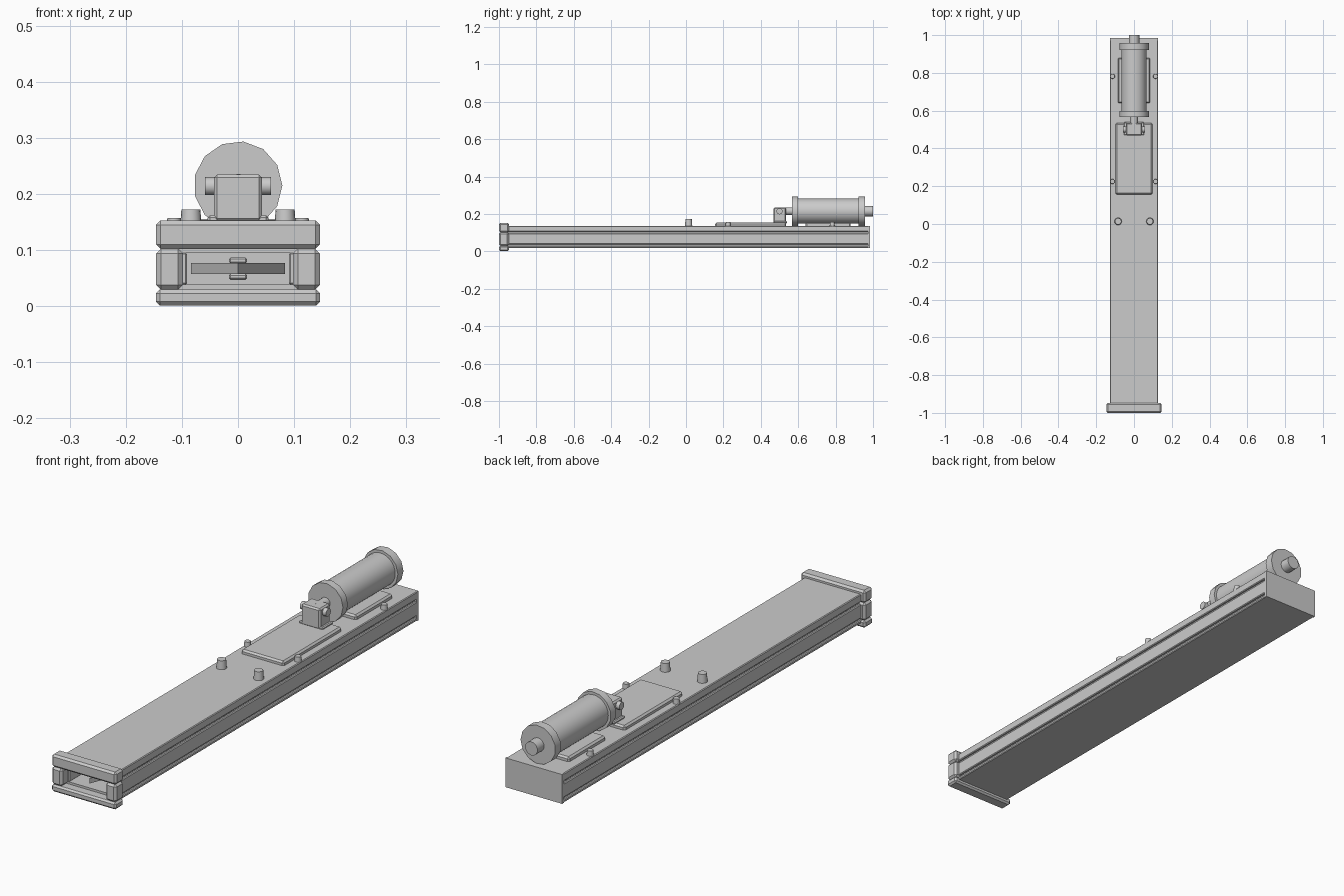
import bpy, bmesh, math
from mathutils import Matrix, Vector

if "Cube" in bpy.data.objects:
    bpy.data.objects.remove(bpy.data.objects["Cube"])

metal = bpy.data.materials.new("grey metal")
metal.diffuse_color = (0.6, 0.6, 0.6, 1)
metal.use_nodes = True
metal.node_tree.nodes["Principled BSDF"].inputs["Base Color"].default_value = metal.diffuse_color


def finish(name, bm, smooth=False):
    bmesh.ops.recalc_face_normals(bm, faces=bm.faces)
    me = bpy.data.meshes.new(name)
    bm.to_mesh(me)
    bm.free()
    me.materials.append(metal)
    ob = bpy.data.objects.new(name, me)
    bpy.context.collection.objects.link(ob)
    if smooth:
        bpy.ops.object.select_all(action='DESELECT')
        bpy.context.view_layer.objects.active = ob
        ob.select_set(True)
        bpy.ops.object.shade_smooth_by_angle(angle=math.radians(35))
    return ob


def box(name, x, y, z, bevel=0.0):
    """Box given by its (min, max) ranges, with chamfered edges."""
    bm = bmesh.new()
    size = [r[1] - r[0] for r in (x, y, z)]
    mid = [(r[0] + r[1]) / 2 for r in (x, y, z)]
    bmesh.ops.create_cube(bm, size=1, matrix=Matrix.Translation(mid) @ Matrix.Diagonal((*size, 1)))
    if bevel:
        bmesh.ops.bevel(bm, geom=bm.edges[:], offset=bevel, segments=1, affect='EDGES')
    return finish(name, bm)


def rod(name, start, end, r1, r2=None, sides=16):
    """Cylinder or taper between two points, first vertex pointing up."""
    bm = bmesh.new()
    a, b = Vector(start), Vector(end)
    axis = (b - a).normalized()
    up = Vector((0, 0, 1)) if abs(axis.z) < 0.9 else Vector((0, 1, 0))
    m = Matrix((up, axis.cross(up), axis)).transposed().to_4x4()
    bmesh.ops.create_cone(bm, cap_ends=True, segments=sides, radius1=r1, radius2=r2 or r1,
                          depth=(b - a).length, matrix=Matrix.Translation((a + b) / 2) @ m)
    return finish(name, bm, smooth=True)


def prism(name, outline, z0, z1):
    """Flat outline in plan, extruded upward."""
    bm = bmesh.new()
    face = bm.faces.new([bm.verts.new((x, y, z0)) for x, y in outline])
    up = bmesh.ops.extrude_face_region(bm, geom=[face])["geom"]
    bmesh.ops.translate(bm, vec=(0, 0, z1 - z0), verts=[v for v in up if isinstance(v, bmesh.types.BMVert)])
    return finish(name, bm)


# Hollow housing: stacked slabs with recessed seams along the sides
length = (-0.96, 0.98)
box("housing_top", (-0.128, 0.128), length, (0.105, 0.137), 0.003)
box("housing_ceiling", (-0.119, 0.119), length, (0.095, 0.106))
box("housing_floor", (-0.119, 0.119), length, (0.029, 0.039))
box("housing_bottom", (-0.128, 0.128), length, (0.017, 0.03), 0.003)
box("housing_back", (-0.128, 0.128), (0.972, 0.984), (0.017, 0.137))
for s, side in ((-1, "left"), (1, "right")):
    box(f"housing_wall_{side}", sorted((s * 0.091, s * 0.128)), length, (0.038, 0.096), 0.003)
    # Mouth collar posts
    box(f"collar_post_{side}", sorted((s * 0.098, s * 0.146)), (-1, -0.947), (0.029, 0.103), 0.009)

# Mouth collar bars
box("collar_top", (-0.146, 0.146), (-1, -0.947), (0.102, 0.153), 0.008)
box("collar_bottom", (-0.146, 0.146), (-1, -0.947), (0.001, 0.03), 0.007)

# Pointed blade inside the housing, with a rib above and below
prism("blade", [(0, -0.96), (0.084, -0.75), (0.084, 0.4), (-0.084, 0.4), (-0.084, -0.75)], 0.057, 0.077)
box("blade_rib_upper", (-0.016, 0.016), (-0.86, 0.4), (0.076, 0.087), 0.003)
box("blade_rib_lower", (-0.016, 0.016), (-0.86, 0.4), (0.047, 0.058), 0.003)

# Cover plate and cylinder mount on the top
box("cover_plate", (-0.097, 0.097), (0.156, 0.535), (0.13, 0.154), 0.007)
box("cylinder_mount", (-0.086, 0.086), (0.64, 0.88), (0.13, 0.155), 0.007)

# Pneumatic cylinder
cz = 0.215
rod("cylinder_barrel", (0, 0.58, cz), (0, 0.94, cz), 0.067, sides=26)
rod("cylinder_cap_front", (0, 0.566, cz), (0, 0.598, cz), 0.079, sides=13)
rod("cylinder_cap_back", (0, 0.921, cz), (0, 0.957, cz), 0.079, sides=13)
rod("cylinder_port", (0, 0.95, cz), (0, 1.0, cz), 0.028, sides=13)
rod("piston_rod", (0, 0.5, cz), (0, 0.57, cz), 0.021, sides=13)

# Clevis block joining the piston to the plate
box("clevis", (-0.043, 0.043), (0.468, 0.535), (0.15, 0.235), 0.006)
box("clevis_base", (-0.054, 0.054), (0.47, 0.54), (0.15, 0.162), 0.004)
rod("clevis_pin", (-0.059, 0.5, 0.214), (0.059, 0.5, 0.214), 0.016)

# Studs in the top face
for s, side in ((-1, "left"), (1, "right")):
    rod(f"tall_stud_{side}", (s * 0.084, 0.014, 0.13), (s * 0.084, 0.014, 0.172), 0.02, 0.017)
    for i, y in enumerate((0.225, 0.782)):
        rod(f"short_stud_{side}_{i + 1}", (s * 0.114, y, 0.13), (s * 0.114, y, 0.157), 0.014, 0.012, 12)
